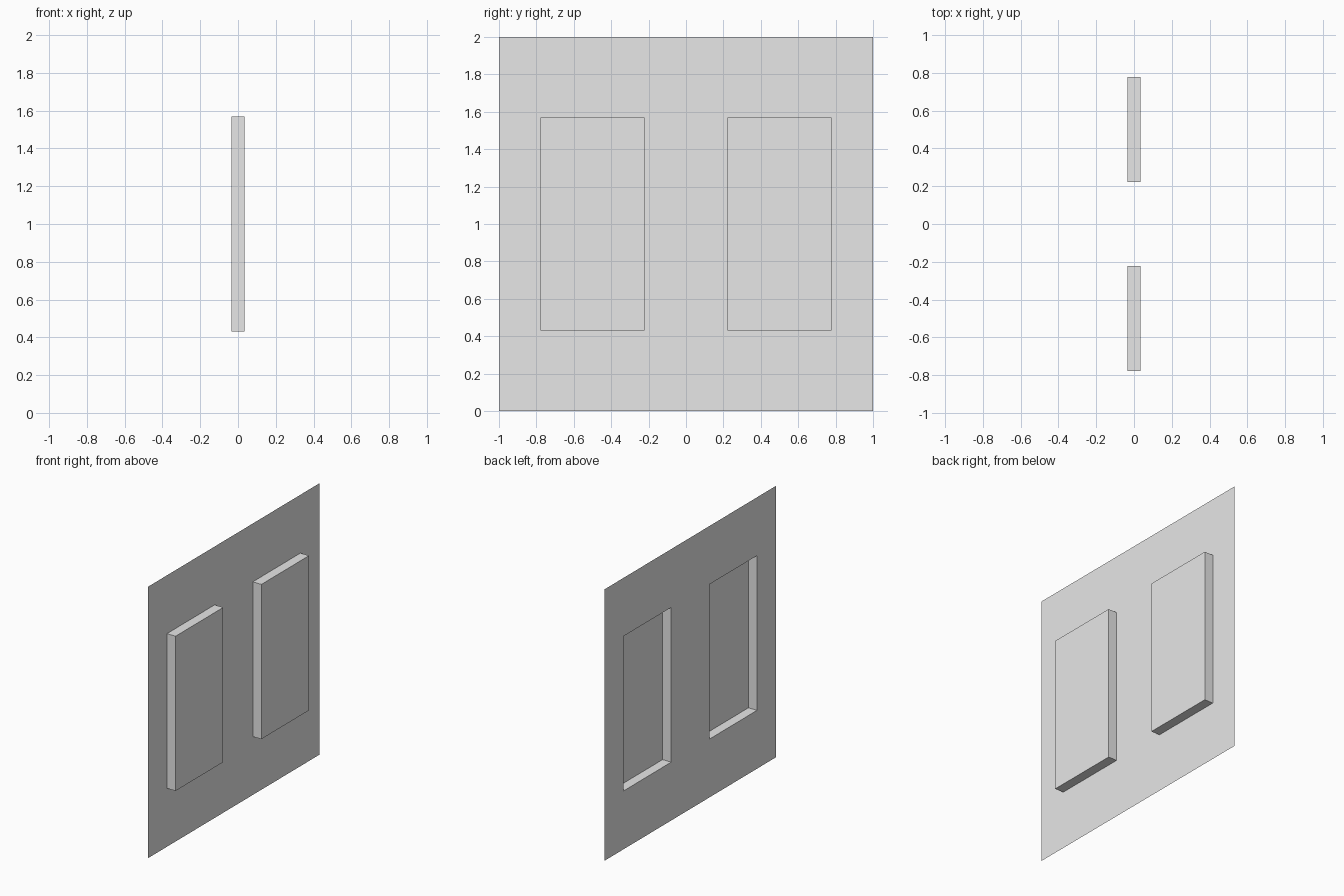
import bpy
import bmesh

cube = bpy.data.objects.get("Cube")
if cube:
    bpy.data.objects.remove(cube, do_unlink=True)

# One plain grey material
grey = bpy.data.materials.new("plain_grey")
grey.use_nodes = True
colour = (0.8, 0.8, 0.8, 1)
grey.diffuse_color = colour
grey.node_tree.nodes["Principled BSDF"].inputs["Base Color"].default_value = colour

HALF_DEPTH = 0.035
Y_LINES = (-1, -0.777, -0.222, 0.222, 0.777, 1)
Z_LINES = (0, 0.43, 1.57, 2)

# Thin sheet facing +x, divided along the panel edges
bm = bmesh.new()
grid = [[bm.verts.new((-HALF_DEPTH, y, z)) for z in Z_LINES] for y in Y_LINES]
panels = []
for i in range(len(Y_LINES) - 1):
    for j in range(len(Z_LINES) - 1):
        face = bm.faces.new((grid[i][j], grid[i + 1][j],
                             grid[i + 1][j + 1], grid[i][j + 1]))
        if j == 1 and i in (1, 3):
            panels.append(face)

# Two raised panels, hollow from behind
raised = bmesh.ops.extrude_discrete_faces(bm, faces=panels)["faces"]
for face in raised:
    bmesh.ops.translate(bm, verts=face.verts, vec=(2 * HALF_DEPTH, 0, 0))
bm.normal_update()

mesh = bpy.data.meshes.new("panelled_sheet")
bm.to_mesh(mesh)
bm.free()
mesh.materials.append(grey)
sheet = bpy.data.objects.new("panelled_sheet", mesh)
bpy.context.collection.objects.link(sheet)
